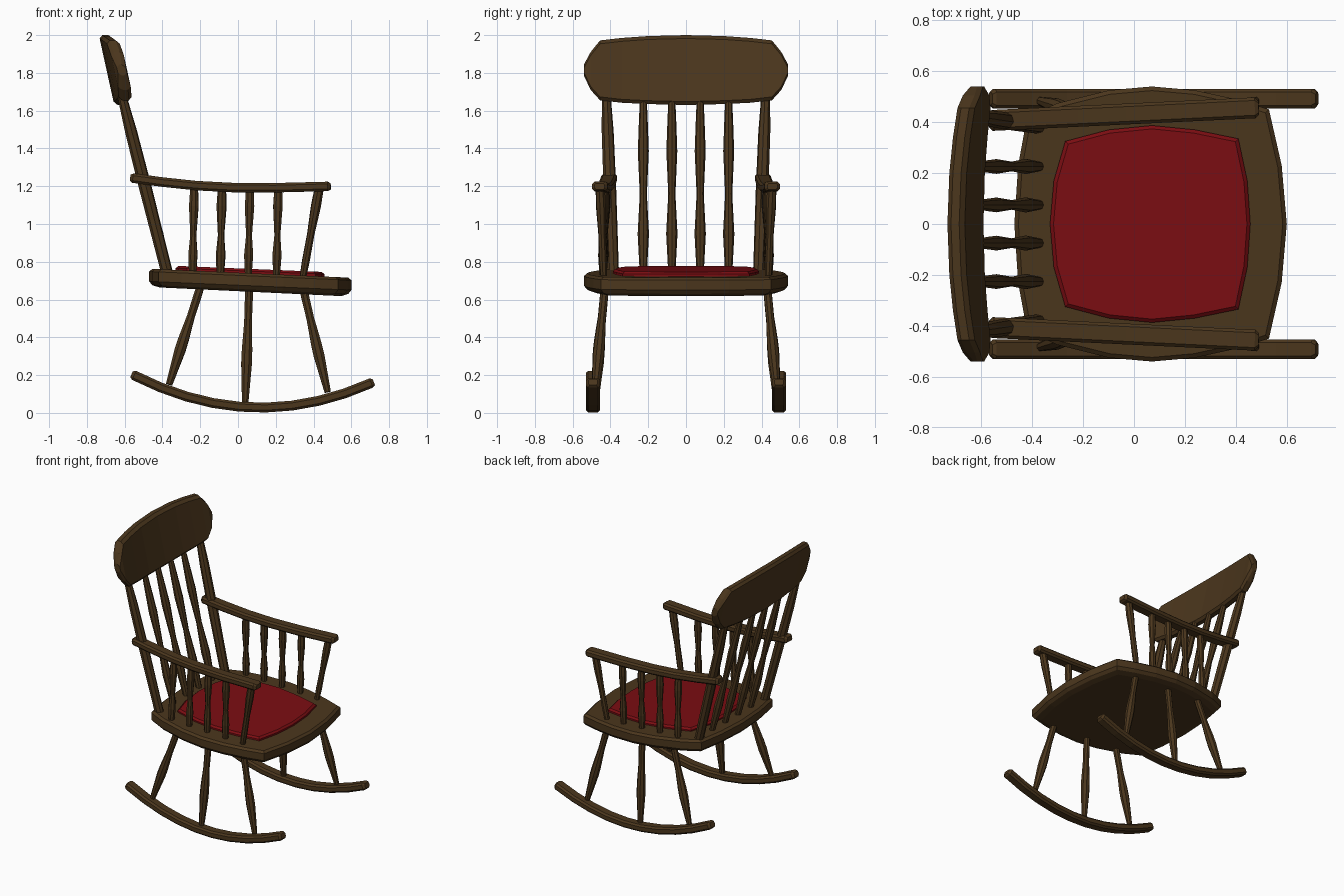
import bpy, bmesh, math
from mathutils import Vector

if "Cube" in bpy.data.objects:
    bpy.data.objects.remove(bpy.data.objects["Cube"])


def material(name, color):
    m = bpy.data.materials.new(name)
    m.diffuse_color = color
    m.use_nodes = True
    m.node_tree.nodes["Principled BSDF"].inputs["Base Color"].default_value = m.diffuse_color
    return m


WOOD = material("dark wood", (0.07, 0.037, 0.012, 1))
RED = material("red fabric", (0.2, 0.004, 0.006, 1))


def loft(name, rings, mat=WOOD):
    """Skin a list of equal-length rings and cap both ends."""
    bm = bmesh.new()
    rows = [[bm.verts.new(p) for p in r] for r in rings]
    n = len(rows[0])
    for a, b in zip(rows, rows[1:]):
        for i in range(n):
            j = (i + 1) % n
            bm.faces.new((a[i], a[j], b[j], b[i]))
    bm.faces.new(rows[0][::-1])
    bm.faces.new(rows[-1])
    bmesh.ops.recalc_face_normals(bm, faces=bm.faces)
    me = bpy.data.meshes.new(name)
    bm.to_mesh(me)
    bm.free()
    me.materials.append(mat)
    ob = bpy.data.objects.new(name, me)
    bpy.context.collection.objects.link(ob)
    return ob


def turned(name, a, b, profile, sides=8):
    """Lathed stick from a to b; profile is (fraction, radius)."""
    a, b = Vector(a), Vector(b)
    q = (b - a).to_track_quat('Z', 'Y')
    rings = []
    for t, r in profile:
        c = a.lerp(b, t)
        rings.append([c + q @ Vector((r * math.cos(k * math.tau / sides),
                                      r * math.sin(k * math.tau / sides), 0))
                      for k in range(sides)])
    return loft(name, rings)


def chamfered(w, h, c):
    return [(-w, -h + c), (-w + c, -h), (w - c, -h), (w, -h + c),
            (w, h - c), (w - c, h), (-w + c, h), (-w, h - c)]


def bar(name, path, w, h):
    """Sweep a chamfered rectangle along a path, with tapered ends."""
    pts = [Vector(p) for p in path]
    d0, d1 = (pts[1] - pts[0]).normalized(), (pts[-1] - pts[-2]).normalized()
    pts = [pts[0] - d0 * 0.015] + pts + [pts[-1] + d1 * 0.015]
    rings = []
    for i, p in enumerate(pts):
        d = (pts[min(i + 1, len(pts) - 1)] - pts[max(i - 1, 0)]).normalized()
        side = d.cross(Vector((0, 0, 1))).normalized()
        up = side.cross(d)
        s = 0.65 if i in (0, len(pts) - 1) else 1
        rings.append([p + side * u * s + up * v * s
                      for u, v in chamfered(w, h, 0.012)])
    return loft(name, rings)


def pad(name, half, layers, cx, z_at, mat):
    """Stack scaled copies of a mirrored outline; layers are (scale, height)."""
    outline = half + [(x, -y) for x, y in half[-2:0:-1]]
    return loft(name, [[(cx + (x - cx) * s, y * s, z_at(x) + h) for x, y in outline]
                       for s, h in layers], mat)


# Seat and cushion
pad("seat", [(-0.47, 0), (-0.455, 0.23), (-0.42, 0.42), (-0.3, 0.475), (-0.1, 0.525),
             (0.07, 0.54), (0.24, 0.525), (0.4, 0.49), (0.53, 0.45), (0.58, 0.23), (0.6, 0)],
    [(0.9, -0.062), (0.97, -0.05), (1, -0.03), (1, 0.022), (0.97, 0.036)],
    0.07, lambda x: 0.703 - 0.043 * (x - 0.07), WOOD)
pad("cushion", [(-0.33, 0), (-0.315, 0.17), (-0.27, 0.325), (-0.1, 0.37), (0.07, 0.387),
                (0.24, 0.37), (0.41, 0.335), (0.445, 0.17), (0.457, 0)],
    [(0.98, -0.01), (1, 0.01), (1, 0.022), (0.965, 0.034)],
    0.07, lambda x: 0.728 - 0.04 * (x - 0.07), RED)

# Headrest: curved board lofted across its width
half = [(0.0, 1.63, 2.0), (0.2, 1.635, 1.995), (0.34, 1.642, 1.985), (0.455, 1.655, 1.972),
        (0.505, 1.71, 1.91), (0.54, 1.785, 1.845)]
sections = [(-y, a, b) for y, a, b in half[:0:-1]] + half
rings = []
for y, lo, hi in sections:
    t = 0.024 if abs(y) > 0.53 else 0.034
    mid, h = (lo + hi) / 2, (hi - lo) / 2
    rings.append([(-0.675 - 0.22 * (mid + v - 1.82) + 0.16 * y * y + u + 0.012, y, mid + v)
                  for u, v in chamfered(t, h, 0.018)])
loft("headrest", rings)

# Turning profiles, from bottom to top
LEG = [(0, 0.018), (0.1, 0.022), (0.34, 0.031), (0.45, 0.03), (0.68, 0.022), (0.9, 0.023), (1, 0.021)]
BACK = [(0, 0.018), (0.1, 0.023), (0.24, 0.03), (0.46, 0.019), (0.7, 0.029), (0.85, 0.024), (1, 0.018)]
ARM = [(0, 0.018), (0.12, 0.022), (0.26, 0.026), (0.48, 0.017), (0.8, 0.027), (1, 0.022)]
POST = [(0, 0.031), (0.5, 0.034), (0.8, 0.032), (1, 0.024)]
FRONT = [(0, 0.017), (0.2, 0.021), (0.5, 0.02), (0.8, 0.027), (1, 0.025)]

# Back spindles
for i, y in enumerate((-0.226, -0.075, 0.075, 0.226)):
    turned(f"back_spindle_{i + 1}", (-0.365, y, 0.72), (-0.615, y, 1.67), BACK)


def arm_y(x):
    return 0.407 + 0.048 * (x + 0.55)


# Parts repeated on both sides
for label, s in (("left", 1), ("right", -1)):
    xs = [-0.55 + 1.255 * i / 9 for i in range(10)]
    bar(f"rocker_{label}", [(x, s * 0.492, 0.028 + 0.38 * (x - 0.12) ** 2) for x in xs], 0.038, 0.026)
    arm = [(-0.555, 1.243), (-0.4, 1.222), (-0.22, 1.203), (-0.03, 1.193), (0.2, 1.192), (0.475, 1.199)]
    bar(f"armrest_{label}", [(x, s * arm_y(x), z) for x, z in arm], 0.041, 0.025)
    turned(f"back_post_{label}", (-0.37, s * 0.385, 0.72), (-0.615, s * 0.422, 1.68), POST)
    for i, (xt, xb, zb) in enumerate(((-0.195, -0.365, 0.15), (0.06, 0.038, 0.05), (0.34, 0.475, 0.11))):
        turned(f"leg_{label}_{i + 1}", (xb, s * 0.482, zb), (xt, s * 0.428, 0.68), LEG)
    for i, x in enumerate((-0.235, -0.088, 0.06, 0.21)):
        turned(f"arm_spindle_{label}_{i + 1}", (x - 0.006, s * 0.44, 0.71), (x + 0.003, s * arm_y(x), 1.19), ARM)
    turned(f"arm_front_post_{label}", (0.34, s * 0.435, 0.7), (0.43, s * arm_y(0.43), 1.19), FRONT)
